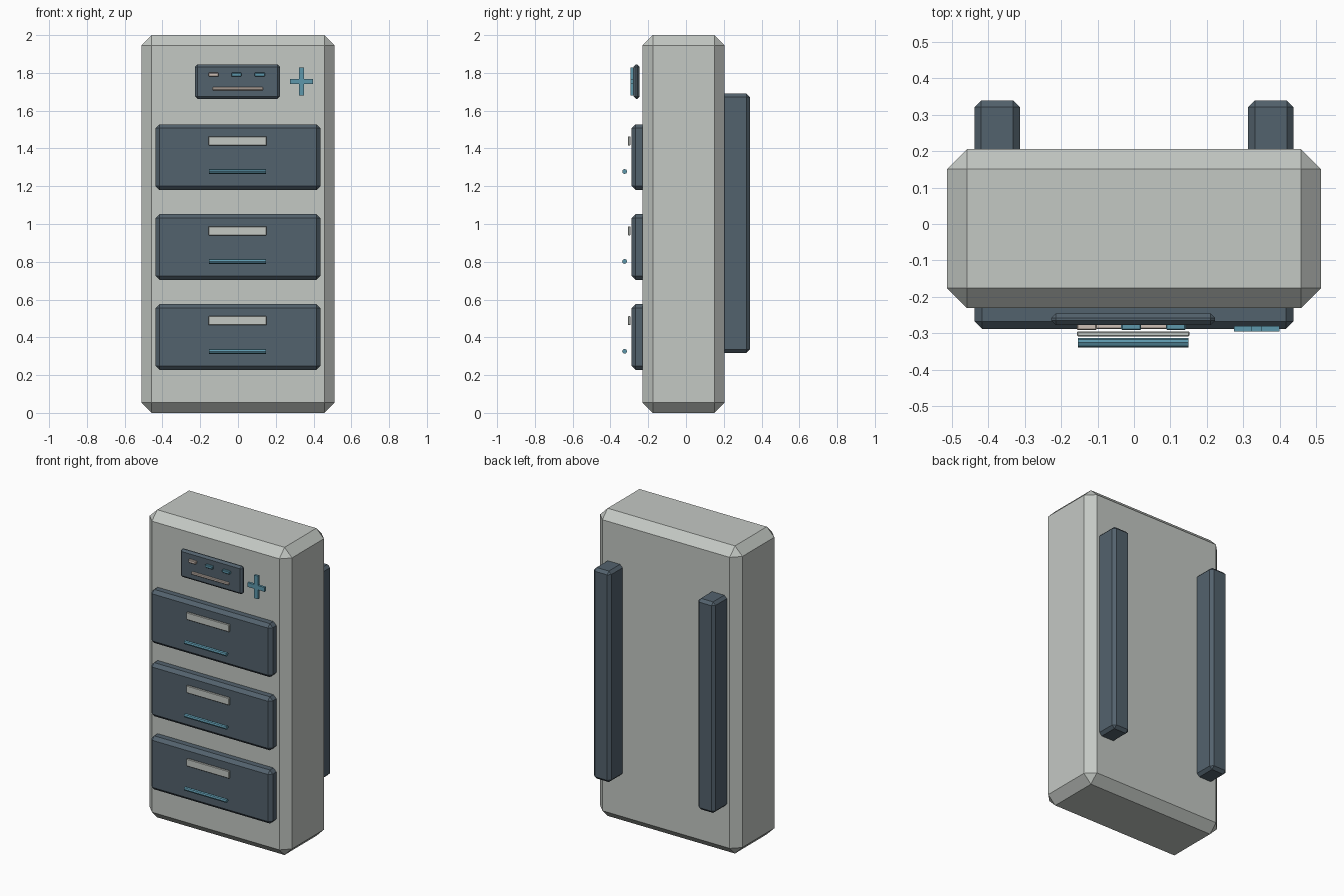
import bpy
import bmesh
from math import pi

cube = bpy.data.objects.get("Cube")
if cube:
    bpy.data.objects.remove(cube, do_unlink=True)


def material(name, r, g, b):
    mat = bpy.data.materials.new(name)
    mat.use_nodes = True
    mat.diffuse_color = (r, g, b, 1)
    bsdf = next(n for n in mat.node_tree.nodes if n.type == "BSDF_PRINCIPLED")
    bsdf.inputs["Base Color"].default_value = (r, g, b, 1)
    return mat


GREY = material("pale grey", 0.55, 0.58, 0.55)
SLATE = material("dark slate", 0.086, 0.122, 0.153)
BLUE = material("steel blue", 0.11, 0.31, 0.41)
BEIGE = material("warm beige", 0.62, 0.53, 0.47)


def add_object(name, bm, mat):
    mesh = bpy.data.meshes.new(name)
    bm.to_mesh(mesh)
    bm.free()
    mesh.materials.append(mat)
    obj = bpy.data.objects.new(name, mesh)
    bpy.context.collection.objects.link(obj)
    return obj


def box(name, mat, x, y, z, bevel=0):
    """Chamfered box from (low, high) ranges on each axis."""
    bm = bmesh.new()
    bmesh.ops.create_cube(bm, size=1)
    for v in bm.verts:
        for i, (low, high) in enumerate((x, y, z)):
            v.co[i] = low if v.co[i] < 0 else high
    if bevel:
        bmesh.ops.bevel(bm, geom=bm.edges[:], offset=bevel, segments=1,
                        affect="EDGES", profile=0.5)
    return add_object(name, bm, mat)


def span(centre, size):
    return centre - size / 2, centre + size / 2


# Cabinet body
box("body", GREY, span(0, 1.024), (-0.23, 0.205), (0, 2), 0.054)

# Three drawers, each with a label plate and a round handle
for name, z in (("top", 1.354), ("middle", 0.878), ("bottom", 0.402)):
    box(name + "_drawer", SLATE, span(0, 0.874), (-0.288, -0.2),
        span(z, 0.348), 0.021)
    box(name + "_label", GREY, span(-0.002, 0.308), (-0.308, -0.294),
        span(z + 0.086, 0.048), 0.003)
    bm = bmesh.new()
    bmesh.ops.create_cone(bm, cap_ends=True, segments=8, radius1=0.013,
                          radius2=0.013, depth=0.302)
    handle = add_object(name + "_handle", bm, BLUE)
    handle.location = (-0.002, -0.325, z - 0.076)
    handle.rotation_euler = (0, pi / 2, 0)

# Control panel with indicator lights and a readout bar
box("control_panel", SLATE, span(-0.002, 0.449), (-0.277, -0.245),
    span(1.754, 0.183), 0.013)
for name, x, mat in (("left", 0.115, BLUE), ("middle", -0.008, BLUE),
                     ("right", -0.129, BEIGE)):
    box(name + "_light", mat, span(x, 0.054), (-0.291, -0.274),
        span(1.791, 0.02), 0.003)
box("readout_bar", BEIGE, span(-0.002, 0.268), (-0.288, -0.274),
    span(1.716, 0.016), 0.003)

# Plus sign beside the panel: one outline extruded to a solid
a, w, h = 0.014, 0.062, 0.075
bm = bmesh.new()
outline = [(a, a), (a, h), (-a, h), (-a, a), (-w, a), (-w, -a),
           (-a, -a), (-a, -h), (a, -h), (a, -a), (w, -a), (w, a)]
face = bm.faces.new([bm.verts.new((0.336 + x, -0.279, 1.754 + z))
                     for x, z in outline])
extruded = bmesh.ops.extrude_face_region(bm, geom=[face])["geom"]
bmesh.ops.translate(bm, vec=(0, -0.016, 0),
                    verts=[g for g in extruded if isinstance(g, bmesh.types.BMVert)])
bmesh.ops.recalc_face_normals(bm, faces=bm.faces[:])
add_object("plus_sign", bm, BLUE)

# Rear rails
for name, side in (("left", 1), ("right", -1)):
    box(name + "_rear_rail", SLATE, span(side * 0.375, 0.124),
        (0.17, 0.338), (0.318, 1.69), 0.018)
